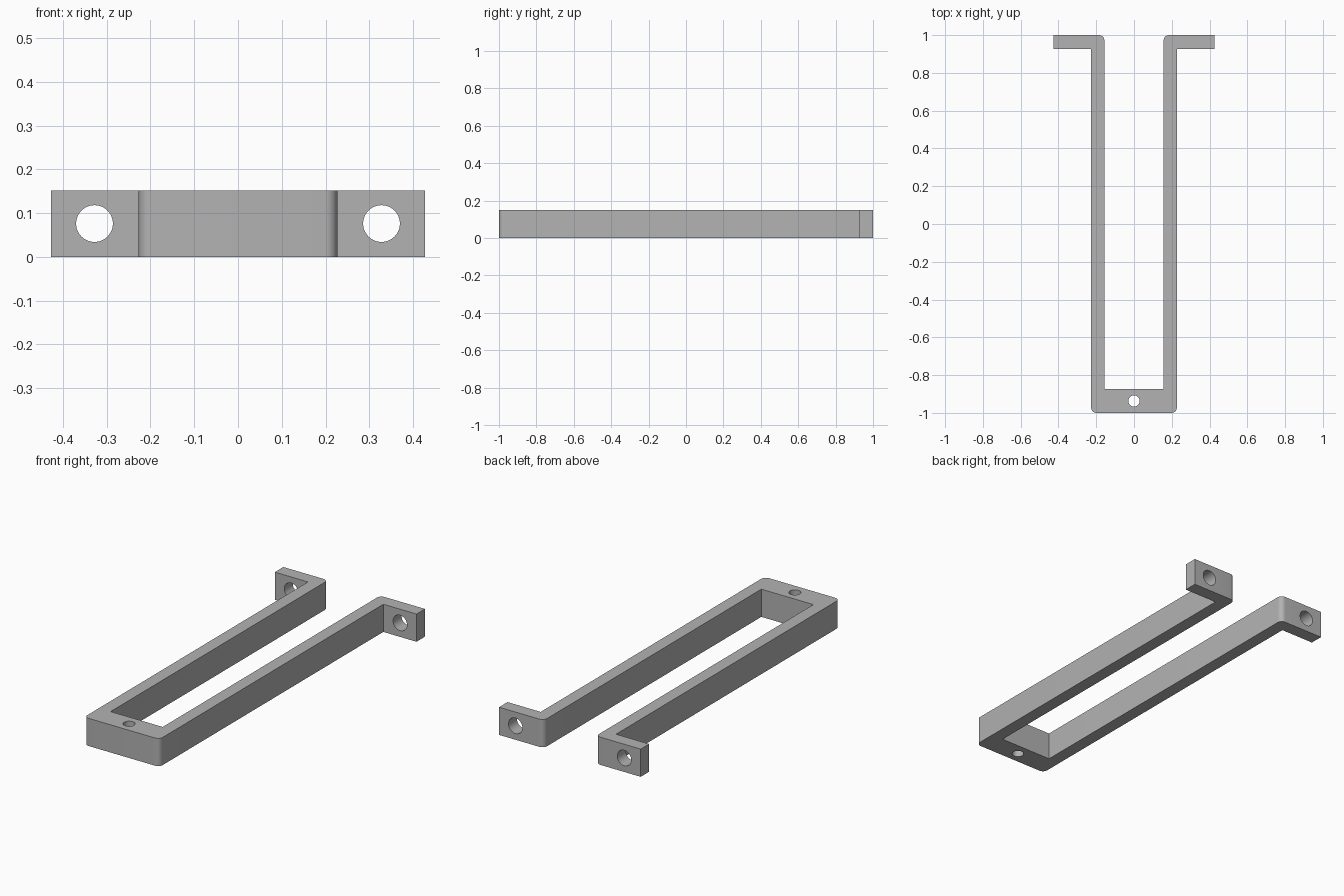
import bpy
import bmesh
from math import sin, cos, pi, radians
from mathutils import Vector

cube = bpy.data.objects.get("Cube")
if cube:
    bpy.data.objects.remove(cube, do_unlink=True)

HEIGHT = 0.151
FILLET = 0.028
LEG_IN, LEG_OUT, TAB_OUT = 0.157, 0.227, 0.427
BASE_TOP, TAB_FRONT = -0.873, 0.927

grey = bpy.data.materials.new("plain grey")
grey.use_nodes = True
colour = (0.45, 0.45, 0.45, 1)
grey.diffuse_color = colour
grey.node_tree.nodes["Principled BSDF"].inputs["Base Color"].default_value = colour


def rounded(centre, start, steps=8):
    """Quarter-circle fillet, counter-clockwise from the start angle."""
    angles = [start + pi / 2 * i / steps for i in range(steps + 1)]
    return [(centre[0] + FILLET * cos(a), centre[1] + FILLET * sin(a)) for a in angles]


def cutter(name, location, radius, rotation=(0, 0, 0)):
    bpy.ops.mesh.primitive_cylinder_add(vertices=48, radius=radius, depth=0.4,
                                        location=location, rotation=rotation)
    obj = bpy.context.object
    obj.name = name
    obj.hide_render = True
    return obj


# Half outline of the bracket, then its mirror image
half = rounded((LEG_OUT - FILLET, -1 + FILLET), -pi / 2)
half += [(LEG_OUT, TAB_FRONT), (TAB_OUT, TAB_FRONT), (TAB_OUT, 1)]
half += rounded((LEG_IN + FILLET, 1 - FILLET), pi / 2)
half += [(LEG_IN, BASE_TOP)]
outline = half + [(-x, y) for x, y in reversed(half)]

# Extrude the outline to the strap height
bm = bmesh.new()
face = bm.faces.new([bm.verts.new((x, y, 0)) for x, y in outline])
extruded = bmesh.ops.extrude_face_region(bm, geom=[face])
top = [v for v in extruded["geom"] if isinstance(v, bmesh.types.BMVert)]
bmesh.ops.translate(bm, verts=top, vec=Vector((0, 0, HEIGHT)))
bmesh.ops.recalc_face_normals(bm, faces=bm.faces[:])
mesh = bpy.data.meshes.new("mounting_bracket")
bm.to_mesh(mesh)
bm.free()
mesh.materials.append(grey)
bracket = bpy.data.objects.new("mounting_bracket", mesh)
bpy.context.collection.objects.link(bracket)

# Screw holes: one down through the base, one through each tab
cutters = [cutter("base_hole", (0, -0.937, HEIGHT / 2), 0.03)]
for side, x in (("left", 0.328), ("right", -0.328)):
    cutters.append(cutter(side + "_tab_hole", (x, 0.96, 0.076), 0.042, (pi / 2, 0, 0)))

bpy.ops.object.select_all(action='DESELECT')
bracket.select_set(True)
bpy.context.view_layer.objects.active = bracket
for tool in cutters:
    cut = bracket.modifiers.new(tool.name, 'BOOLEAN')
    cut.operation = 'DIFFERENCE'
    cut.solver = 'EXACT'
    cut.object = tool
    bpy.ops.object.modifier_apply(modifier=cut.name)
for tool in cutters:
    bpy.data.objects.remove(tool, do_unlink=True)

# Keep a single material, smooth the fillets and hole walls
mesh = bracket.data
mesh.materials.clear()
mesh.materials.append(grey)
for poly in mesh.polygons:
    poly.material_index = 0
bpy.ops.object.shade_smooth_by_angle(angle=radians(30))
